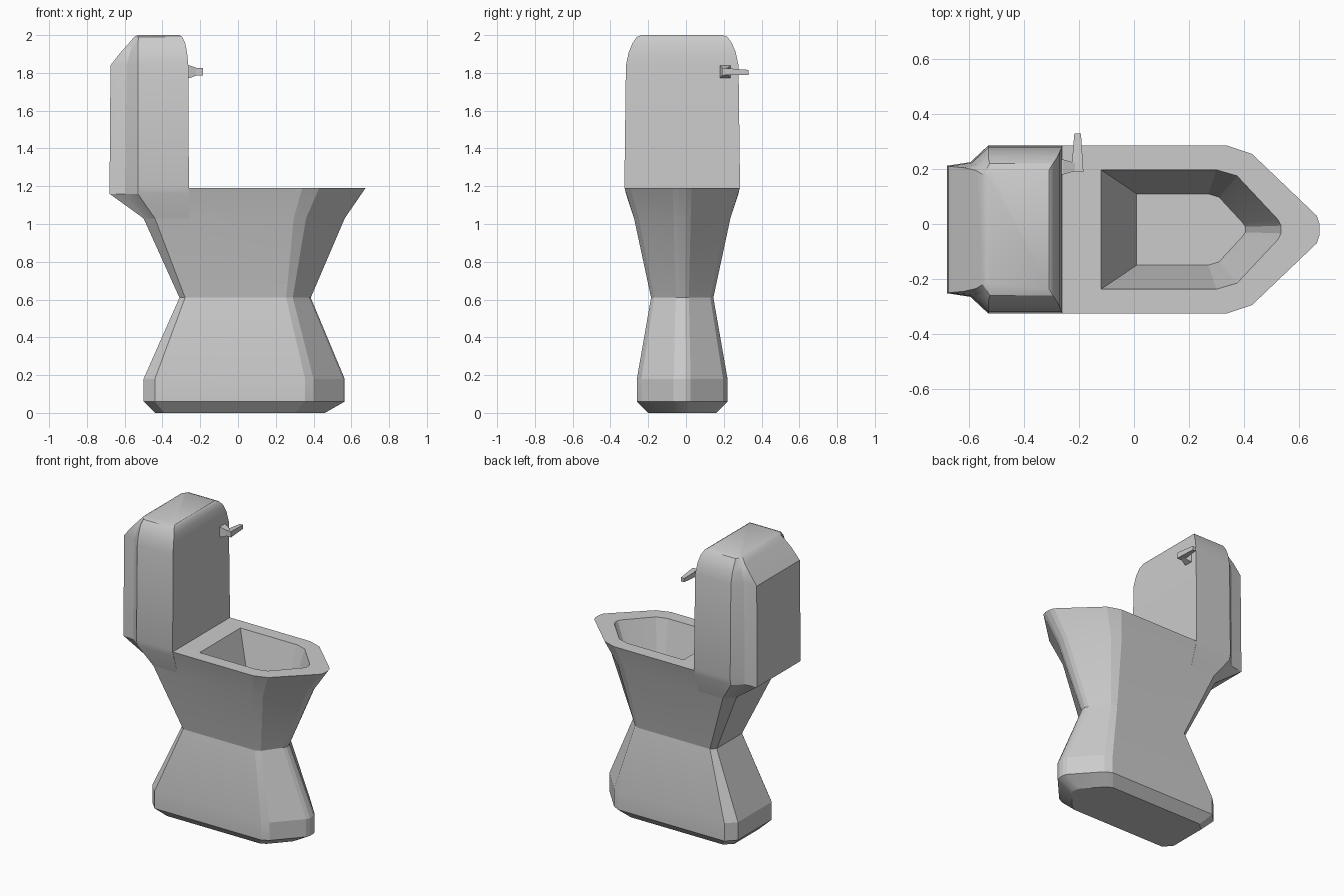
import bpy, bmesh, math

YC = -0.02  # symmetry line of the body


def loft(name, rings, smooth=None):
    """Skin a list of equal-length closed rings and cap both ends."""
    bm = bmesh.new()
    loops = [[bm.verts.new(p) for p in ring] for ring in rings]
    n = len(loops[0])
    for a, b in zip(loops, loops[1:]):
        for i in range(n):
            j = (i + 1) % n
            bm.faces.new((a[i], a[j], b[j], b[i]))
    bm.faces.new(loops[0][::-1])
    bm.faces.new(loops[-1])
    bmesh.ops.remove_doubles(bm, verts=bm.verts, dist=1e-4)
    bmesh.ops.recalc_face_normals(bm, faces=bm.faces)
    mesh = bpy.data.meshes.new(name)
    bm.to_mesh(mesh)
    bm.free()
    ob = bpy.data.objects.new(name, mesh)
    bpy.context.collection.objects.link(ob)
    if smooth:
        bpy.ops.object.select_all(action='DESELECT')
        ob.select_set(True)
        bpy.context.view_layer.objects.active = ob
        bpy.ops.object.shade_smooth_by_angle(angle=math.radians(smooth))
    return ob


def mirrored(half, z):
    """Half outline (x, half width) -> full ring at height z."""
    return ([(x, YC + w, z) for x, w in half]
            + [(x, YC - w, z) for x, w in reversed(half)])


def bowl_ring(z, back, c, w, s1, s2, tip, t):
    half = [(back, w - c), (back + c, w), (s1, w), (s2, w * 0.9),
            (tip - 0.01, t), (tip, t * 0.4)]
    return mirrored(half, z)


# Pedestal, flared rim and sunken basin as one skin
bowl = [
    (0.00, -0.44, 0.05, 0.18, 0.30, 0.34, 0.46, 0.04),
    (0.06, -0.50, 0.06, 0.24, 0.355, 0.40, 0.565, 0.045),
    (0.18, -0.50, 0.06, 0.24, 0.355, 0.40, 0.565, 0.045),
    (0.61, -0.31, 0.03, 0.165, 0.255, 0.29, 0.385, 0.035),
    (1.03, -0.50, 0.06, 0.255, 0.295, 0.36, 0.565, 0.045),
    (1.19, -0.30, 0.04, 0.305, 0.34, 0.43, 0.675, 0.05),
    (1.19, -0.12, 0.0, 0.217, 0.30, 0.375, 0.535, 0.035),
    (0.82, 0.01, 0.0, 0.13, 0.27, 0.31, 0.405, 0.025),
]
loft("bowl", [bowl_ring(*r) for r in bowl], 15)

# Water tank with a narrower box on its back:
# z, front x, width, side end x, box start x, box width, back x, back width
tank = [
    (1.03, -0.26, 0.255, -0.44, -0.47, 0.225, -0.50, 0.195),
    (1.16, -0.26, 0.298, -0.53, -0.595, 0.245, -0.68, 0.232),
    (1.20, -0.26, 0.306, -0.53, -0.595, 0.245, -0.68, 0.232),
    (1.84, -0.263, 0.298, -0.53, -0.59, 0.243, -0.675, 0.230),
    (1.91, -0.27, 0.283, -0.53, -0.57, 0.238, -0.62, 0.225),
    (1.96, -0.28, 0.262, -0.53, -0.555, 0.225, -0.575, 0.215),
    (1.99, -0.295, 0.240, -0.525, -0.54, 0.215, -0.55, 0.20),
    (2.00, -0.31, 0.215, -0.515, -0.525, 0.20, -0.53, 0.19),
]
loft("tank", [mirrored([(f, w), (m, w), (k, wk), (b, wb)], z)
              for z, f, w, m, k, wk, b, wb in tank], 30)


# Flush lever: tapered mount on the tank face, then a tapered arm
def rect_x(x, y0, y1, z0, z1):
    return [(x, y0, z0), (x, y1, z0), (x, y1, z1), (x, y0, z1)]


def rect_y(y, x0, x1, z0, z1):
    return [(x0, y, z0), (x1, y, z0), (x1, y, z1), (x0, y, z1)]


loft("lever_mount", [rect_x(-0.275, 0.18, 0.235, 1.772, 1.84),
                     rect_x(-0.258, 0.18, 0.235, 1.772, 1.84),
                     rect_x(-0.215, 0.192, 0.222, 1.788, 1.825)])
loft("lever_arm", [rect_y(0.19, -0.228, -0.184, 1.787, 1.826),
                   rect_y(0.22, -0.226, -0.186, 1.788, 1.824),
                   rect_y(0.33, -0.217, -0.193, 1.79, 1.816)])
